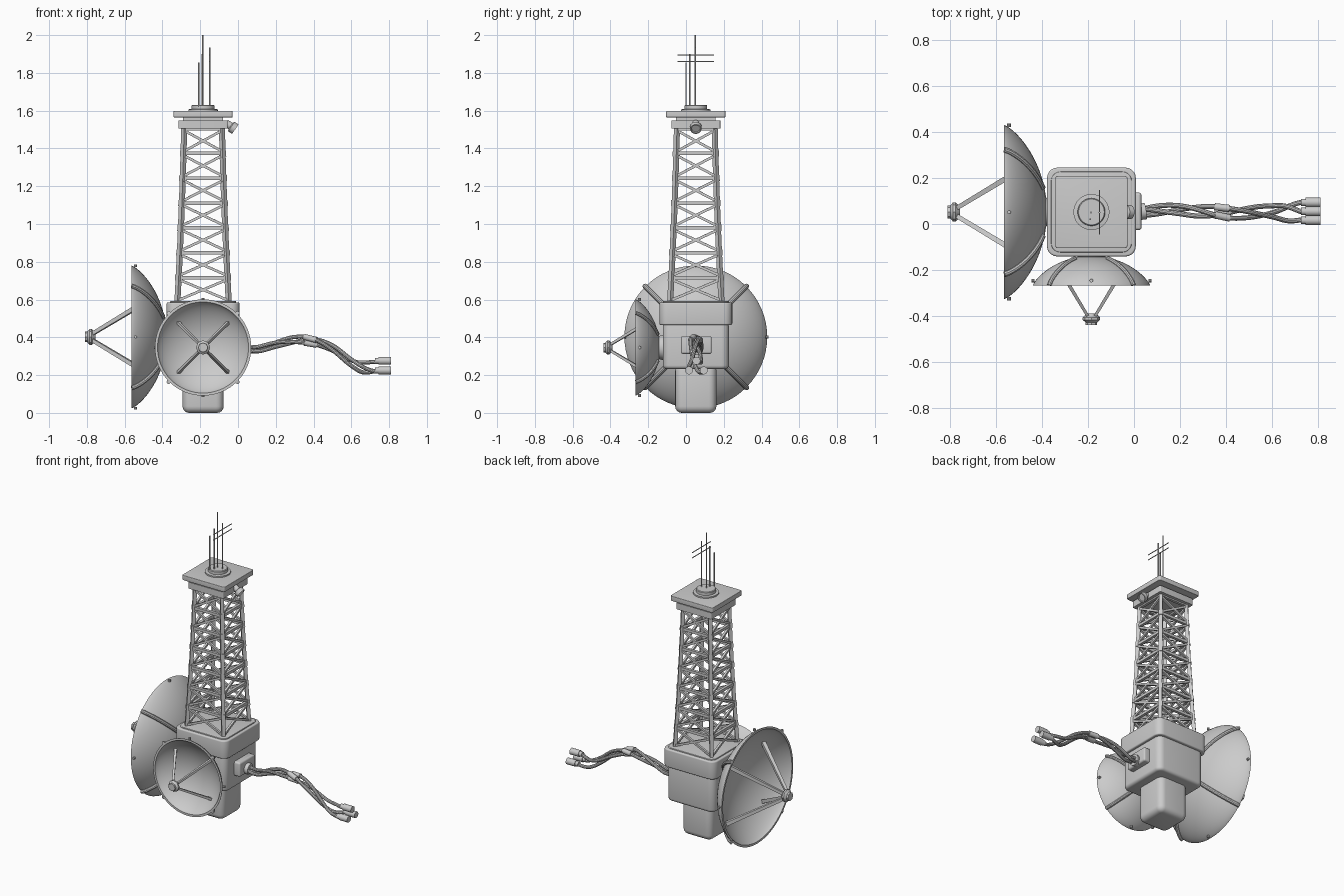
import bpy, bmesh, math
from mathutils import Vector, Matrix

if "Cube" in bpy.data.objects:
    bpy.data.objects.remove(bpy.data.objects["Cube"])

CX, CY = -0.185, 0.052   # tower axis


def finish(name, bm, smooth=True):
    bmesh.ops.recalc_face_normals(bm, faces=bm.faces)
    me = bpy.data.meshes.new(name)
    bm.to_mesh(me)
    bm.free()
    ob = bpy.data.objects.new(name, me)
    bpy.context.collection.objects.link(ob)
    if smooth:
        shade(ob)
    return ob


def shade(ob):
    bpy.ops.object.select_all(action='DESELECT')
    bpy.context.view_layer.objects.active = ob
    ob.select_set(True)
    bpy.ops.object.shade_smooth_by_angle(angle=math.radians(35))


def box(name, lo, hi, corner=0.0, edge=0.0):
    """Box with rounded vertical corners and softened horizontal edges."""
    lo, hi = Vector(lo), Vector(hi)
    bm = bmesh.new()
    bmesh.ops.create_cube(bm, size=1)
    for v in bm.verts:
        v.co = Vector([c * s for c, s in zip(v.co, hi - lo)]) + (lo + hi) / 2
    if corner:
        up = [e for e in bm.edges if abs(e.verts[0].co.z - e.verts[1].co.z) > 1e-4]
        bmesh.ops.bevel(bm, geom=up, offset=corner, segments=5, affect='EDGES', profile=0.5)
    if edge:
        flat = [e for e in bm.edges if e.calc_face_angle(0) > 1]
        bmesh.ops.bevel(bm, geom=flat, offset=edge, segments=4, affect='EDGES', profile=0.5)
    return finish(name, bm)


def block(name, half, z0, z1, corner=0.0, edge=0.0):
    return box(name, (CX - half, CY - half, z0), (CX + half, CY + half, z1), corner, edge)


def frame(origin, axis):
    return Matrix.Translation(origin) @ Vector(axis).to_track_quat('Z', 'Y').to_matrix().to_4x4()


def lathe(name, profile, mat, seg=48):
    """Revolve (radius, height) points about the local z axis."""
    bm = bmesh.new()
    rings = [[bm.verts.new(mat @ Vector((r * math.cos(t), r * math.sin(t), z)))
              for t in (2 * math.pi * i / seg for i in range(seg))] for r, z in profile]
    for a, b in zip(rings, rings[1:]):
        for i in range(seg):
            j = (i + 1) % seg
            bm.faces.new((a[i], a[j], b[j], b[i]))
    bmesh.ops.remove_doubles(bm, verts=bm.verts, dist=1e-5)
    return finish(name, bm)


def beams(name, pairs, r1, r2=None, sides=4):
    """Many straight bars joined in one mesh."""
    bm = bmesh.new()
    for a, b in pairs:
        a, b = Vector(a), Vector(b)
        m = frame((a + b) / 2, b - a) @ Matrix.Rotation(math.pi / sides, 4, 'Z')
        bmesh.ops.create_cone(bm, cap_ends=True, segments=sides, radius1=r1,
                              radius2=r2 or r1, depth=(b - a).length, matrix=m)
    return finish(name, bm)


def tubes(name, paths, radius):
    cu = bpy.data.curves.new(name, 'CURVE')
    cu.dimensions = '3D'
    cu.bevel_depth, cu.bevel_resolution, cu.use_fill_caps = radius, 3, True
    for pts in paths:
        sp = cu.splines.new('POLY')
        sp.points.add(len(pts) - 1)
        for p, co in zip(sp.points, pts):
            p.co = (*co, 1)
    ob = bpy.data.objects.new(name, cu)
    bpy.context.collection.objects.link(ob)
    bpy.ops.object.select_all(action='DESELECT')
    bpy.context.view_layer.objects.active = ob
    ob.select_set(True)
    bpy.ops.object.convert(target='MESH')
    shade(bpy.context.view_layer.objects.active)


# Equipment housing
block("lower_housing", 0.109, 0.005 - 0.005, 0.26, 0.04, 0.035)
block("main_housing", 0.175, 0.232, 0.48, 0.04, 0.02)
block("housing_collar", 0.193, 0.465, 0.585, 0.045, 0.008)
block("housing_top_lip", 0.175, 0.57, 0.592, 0.04, 0.004)

# Lattice tower, slightly flared towards the bottom
TIERS, Z0, Z1 = 7, 0.585, 1.505


def half(z):
    t = (Z1 - z) / (Z1 - Z0)
    return 0.100 + 0.022 * t + 0.014 * t * t


def corner(k, z):
    sx, sy = ((-1, -1), (1, -1), (1, 1), (-1, 1))[k % 4]
    return Vector((CX + sx * half(z), CY + sy * half(z), z))


levels = [Z0 + (Z1 - Z0) * i / TIERS for i in range(TIERS + 1)]
legs, rails, braces, joints = [], [], [], []
for a, b in zip(levels, levels[1:]):
    for k in range(4):
        legs.append((corner(k, a), corner(k, b)))
        rails.append((corner(k, b), corner(k + 1, b)))
        braces.append((corner(k, a + 0.01), corner(k + 1, b - 0.01)))
        braces.append((corner(k + 1, a + 0.01), corner(k, b - 0.01)))
        joints.append((corner(k, b - 0.016), corner(k, b + 0.016)))
beams("tower_legs", legs, 0.016)
beams("tower_rails", rails, 0.013)
beams("tower_braces", braces, 0.010)
beams("tower_joints", joints[:-4], 0.019)

# Tower head
block("head_block", 0.130, 1.505, 1.548, 0.006)
block("head_neck", 0.105, 1.54, 1.57)
block("head_platform", 0.157, 1.565, 1.598, 0.012, 0.003)
lathe("antenna_base", [(0, 1.59), (0.078, 1.59), (0.078, 1.607), (0.06, 1.609),
                       (0.06, 1.627), (0.056, 1.631), (0, 1.631)],
      Matrix.Translation((CX, CY, 0)))

# Whip antennas and crossbars
whips = [(-0.187, 0.05, 2.0), (-0.150, 0.05, 1.935), (-0.190, 0.02, 1.90), (-0.208, 0.0, 1.855)]
beams("whip_antennas", [((x, y, 1.62), (x, y, z)) for x, y, z in whips], 0.004, sides=8)
beams("antenna_crossbars", [((-0.150, -0.045, z), (-0.150, 0.148, z)) for z in (1.86, 1.895)],
      0.003, sides=8)

# Lamp under the platform
lathe("lamp", [(0, -0.035), (0.018, -0.035), (0.02, -0.005), (0.03, 0.0), (0.03, 0.025),
               (0.024, 0.025), (0.022, 0.018), (0, 0.018)],
      frame((-0.035, CY, 1.516), (0.8, 0, -0.55)), 24)
beams("lamp_bracket", [((-0.08, CY, 1.526), (-0.035, CY, 1.516))], 0.012, sides=8)


def dish(label, origin, axis, R, depth, feed, mount):
    """Dish with its rim at the origin, opening along the axis."""
    m = frame(origin, axis)
    bowl = lambda r: -depth * max(0, 1 - (r / R) ** 2) ** 0.75
    n, wall = 18, 0.014
    rs = [R * math.sin(math.pi / 2 * i / n) for i in range(n + 1)]
    outer = [(r, bowl(r)) for r in rs]
    inner = [(r * (1 - wall / R), bowl(r) * (1 - wall / depth)) for r in reversed(rs)]
    lathe(label + "_bowl", outer + inner, m, 64)
    diag = [Vector((math.cos(t), math.sin(t), 0)) for t in
            (math.pi / 4 + math.pi / 2 * k for k in range(4))]
    # back ribs follow the bowl
    path = [R * math.sin(math.pi / 2 * i / 20) for i in range(5, 21)]
    tubes(label + "_ribs", [[m @ (d * (r + 0.003) + Vector((0, 0, bowl(r) - 0.002)))
                             for r in path] for d in diag], 0.013 * (R / 0.378) ** 0.5)
    # feed struts and feed horn
    end = 0.74 * R
    beams(label + "_struts", [(m @ (d * end + Vector((0, 0, bowl(end) + 0.008))),
                               m @ (d * 0.02 + Vector((0, 0, feed - 0.035)))) for d in diag],
          0.045 * R, 0.035 * R)
    s = R / 0.378 * 0.3 + 0.7
    lathe(label + "_feed", [(0, feed - 0.055 * s), (0.022 * s, feed - 0.055 * s),
                            (0.042 * s, feed - 0.035 * s), (0.042 * s, feed - 0.024 * s),
                            (0.028 * s, feed - 0.012 * s), (0.028 * s, feed), (0, feed)], m, 8)
    # rim bolts
    rim = [Vector((math.cos(t), math.sin(t), 0)) for t in (math.pi / 2 * k for k in range(4))]
    beams(label + "_bolts", [(m @ (d * (R - 0.008) + Vector((0, 0, -0.022))),
                              m @ (d * (R + 0.006) + Vector((0, 0, -0.022)))) for d in rim],
          0.008, sides=10)
    lathe(label + "_mount", [(0, -depth + 0.01), (0.06, -depth + 0.01),
                             (0.07, -depth - mount), (0, -depth - mount)], m, 32)


dish("large_dish", (-0.565, CY, 0.402), (-1, 0, 0), 0.378, 0.187, 0.245, 0.03)
dish("small_dish", (CX, -0.268, 0.346), (0, -1, 0), 0.255, 0.130, 0.170, 0.03)

# Cable socket plate
bpy_plate = box("socket_plate", (-0.02, -0.026, 0.312), (0.032, 0.136, 0.408), 0.01, 0.012)
beams("socket_neck", [((0.02, CY, 0.345), (0.05, CY + 0.004, 0.342))], 0.036, sides=20)

# Three twisted cables: knots are (x, y, z, spread)
knots = [(0.03, 0.055, 0.342, 0.018), (0.10, 0.060, 0.334, 0.020), (0.20, 0.062, 0.365, 0.020),
         (0.30, 0.055, 0.384, 0.024), (0.40, 0.048, 0.382, 0.024), (0.50, 0.050, 0.340, 0.024),
         (0.60, 0.053, 0.270, 0.028), (0.68, 0.055, 0.238, 0.042), (0.81, 0.055, 0.242, 0.045)]


def centre(u):
    i = min(int(u), len(knots) - 2)
    t = u - i
    p = [Vector(knots[max(0, min(len(knots) - 1, j))]) for j in range(i - 1, i + 3)]
    return 0.5 * (2 * p[1] + (p[2] - p[0]) * t + (2 * p[0] - 5 * p[1] + 4 * p[2] - p[3]) * t * t
                  + (3 * p[1] - p[0] - 3 * p[2] + p[3]) * t ** 3)


def strand(k, u):
    x, y, z, s = centre(u)
    a = math.radians(90 + 120 * k) - 2 * math.pi * 1.1 * max(0, 0.72 - x) / 0.69
    return Vector((x, y + s * math.cos(a), z + 0.75 * s * math.sin(a)))


last = len(knots) - 1
tubes("cables", [[strand(k, last * i / 70) for i in range(70)] for k in range(3)], 0.011)
beams("cable_clamps", [(strand(k, 3.5), strand(k, 4.15)) for k in range(3)], 0.016, sides=16)
ends = [strand(k, last) for k in range(3)]
beams("cable_plugs", [(e - Vector((0.065, 0, 0)), e) for e in ends], 0.021, sides=16)
beams("plug_sleeves", [(e - Vector((0.085, 0, 0)), e - Vector((0.06, 0, 0))) for e in ends],
      0.016, sides=16)
